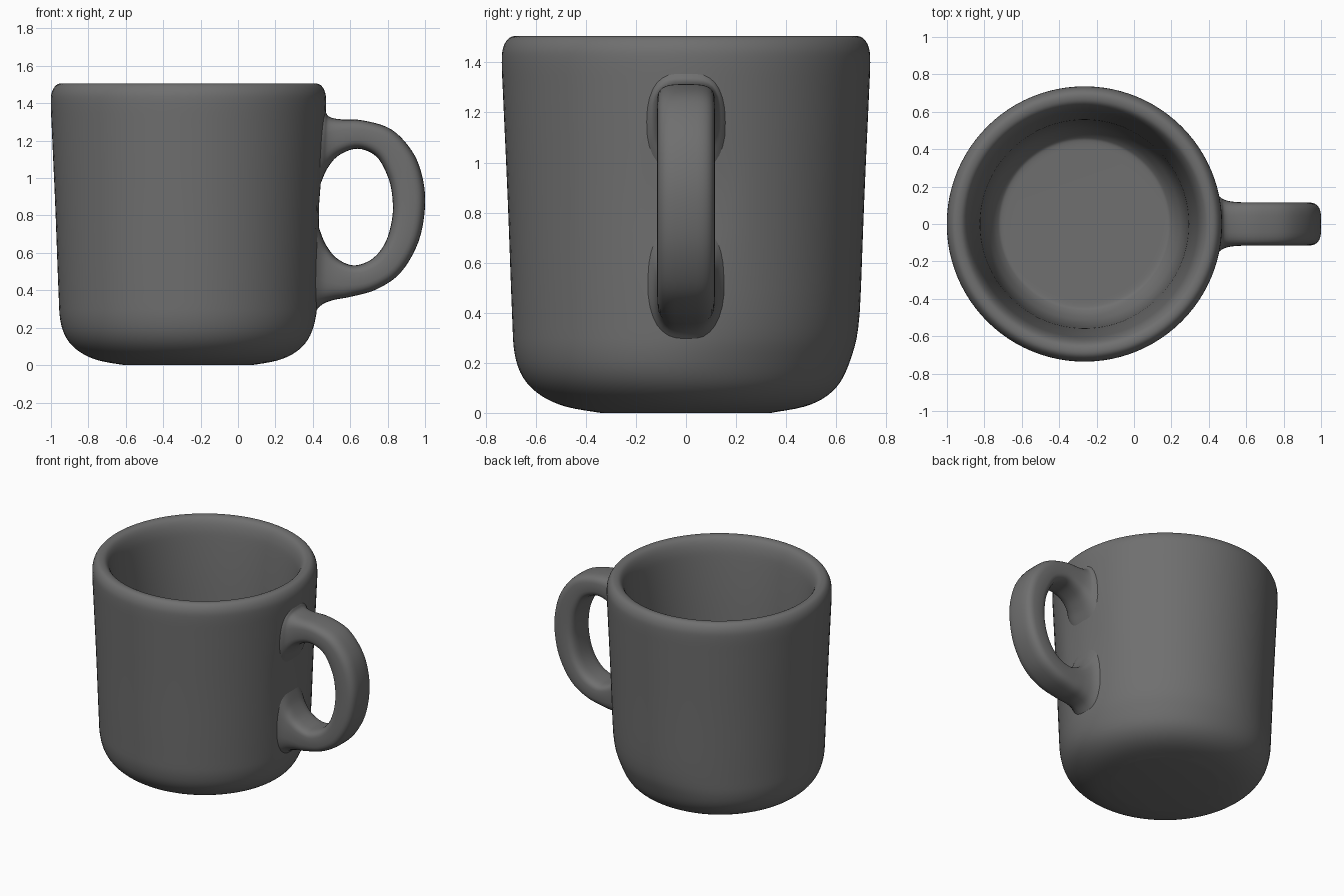
import bpy, bmesh, math
from mathutils import Vector

cube = bpy.data.objects.get("Cube")
if cube:
    bpy.data.objects.remove(cube, do_unlink=True)

grey = bpy.data.materials.new("dark_grey_ceramic")
grey.use_nodes = True
colour = (0.16, 0.16, 0.16, 1)
grey.diffuse_color = colour
shader = next(n for n in grey.node_tree.nodes if n.type == 'BSDF_PRINCIPLED')
shader.inputs["Base Color"].default_value = colour

CENTRE_X = -0.265


def smooth_path(points, steps):
    """Catmull-Rom interpolation through points of any dimension."""
    pts = [Vector(p) for p in points]
    out = []
    for i in range(len(pts) - 1):
        a, b, c, d = (pts[min(max(i + k, 0), len(pts) - 1)] for k in (-1, 0, 1, 2))
        for s in range(steps):
            t = s / steps
            out.append((b * 2 + (c - a) * t + (a * 2 - b * 5 + c * 4 - d) * t ** 2
                        + (b * 3 - a - c * 3 + d) * t ** 3) / 2)
    return out + [pts[-1]]


def loft(name, rings):
    """Skin a list of closed rings, cap both ends and shade smooth."""
    bm = bmesh.new()
    loops = [[bm.verts.new(co) for co in ring] for ring in rings]
    n = len(loops[0])
    for low, high in zip(loops, loops[1:]):
        for j in range(n):
            k = (j + 1) % n
            bm.faces.new((low[j], low[k], high[k], high[j]))
    bm.faces.new(loops[0][::-1])
    bm.faces.new(loops[-1])
    bmesh.ops.recalc_face_normals(bm, faces=bm.faces)
    mesh = bpy.data.meshes.new(name)
    bm.to_mesh(mesh)
    bm.free()
    mesh.materials.append(grey)
    obj = bpy.data.objects.new(name, mesh)
    bpy.context.collection.objects.link(obj)
    bpy.ops.object.select_all(action='DESELECT')
    obj.select_set(True)
    bpy.context.view_layer.objects.active = obj
    bpy.ops.object.shade_smooth_by_angle(angle=math.radians(50))


# Cup body: (radius, height) from the foot, over the rim, down to the inside floor
profile = [(0.34, 0), (0.48, 0.025), (0.58, 0.07), (0.65, 0.14), (0.685, 0.24),
           (0.695, 0.4), (0.712, 0.85), (0.73, 1.25), (0.736, 1.4), (0.73, 1.46),
           (0.707, 1.497), (0.675, 1.505), (0.643, 1.49), (0.618, 1.44), (0.602, 1.35),
           (0.578, 1.1), (0.56, 0.8), (0.551, 0.55), (0.544, 0.4), (0.525, 0.29),
           (0.495, 0.22), (0.465, 0.18), (0.44, 0.167), (0.38, 0.165)]

# Shallow hollows outside: angle, angular width, height, vertical width, depth
hollows = [(55, 55, 0.17, 0.13, 0.03), (0, 14, 0.85, 0.2, 0.014)]


def body_ring(radius, z, plain, segments=96):
    ring = []
    for j in range(segments):
        angle = 2 * math.pi * j / segments
        r = radius
        if not plain:
            for heading, spread, level, height, depth in hollows:
                turn = (math.degrees(angle) - heading + 180) % 360 - 180
                r -= depth * math.exp(-(turn / spread) ** 4 - ((z - level) / height) ** 2)
        ring.append((CENTRE_X + r * math.cos(angle), r * math.sin(angle), z))
    return ring


path = smooth_path(profile, 4)
rim = max(range(len(path)), key=lambda i: path[i].y)
# The foot disc and the inside stay round
loft("cup_body", [body_ring(p.x, max(p.y, 0), i == 0 or i >= rim)
                  for i, p in enumerate(path)])

# Handle stations: outer x, outer z, inner x, inner z, half width
stations = [(0.42, 1.43, 0.4, 0.86, 0.18), (0.464, 1.365, 0.442, 0.97, 0.15),
            (0.485, 1.33, 0.48, 1.055, 0.13), (0.54, 1.315, 0.54, 1.122, 0.118),
            (0.67, 1.308, 0.64, 1.157, 0.115), (0.82, 1.26, 0.74, 1.115, 0.115),
            (0.93, 1.145, 0.8, 1.01, 0.115), (0.985, 1.01, 0.824, 0.91, 0.115),
            (1.0, 0.85, 0.825, 0.79, 0.115), (0.965, 0.66, 0.79, 0.66, 0.115),
            (0.87, 0.495, 0.72, 0.57, 0.115), (0.74, 0.405, 0.62, 0.533, 0.115),
            (0.6, 0.365, 0.53, 0.57, 0.115), (0.51, 0.348, 0.472, 0.64, 0.12),
            (0.445, 0.32, 0.438, 0.72, 0.135), (0.385, 0.25, 0.395, 0.85, 0.175)]


def rounded(value, power):
    return math.copysign(abs(value) ** power, value)


def handle_ring(station, segments=32):
    outer = Vector((station[0], 0, station[1]))
    inner = Vector((station[2], 0, station[3]))
    middle, half = (outer + inner) / 2, (outer - inner) / 2
    # Rounded bar, turning to an oval where it spreads onto the wall
    power = 0.58 + 6 * (station[4] - 0.115)
    ring = []
    for j in range(segments):
        angle = 2 * math.pi * j / segments
        ring.append(middle + half * rounded(math.cos(angle), power)
                    + Vector((0, station[4] * rounded(math.sin(angle), power), 0)))
    return ring


loft("handle", [handle_ring(s) for s in smooth_path(stations, 5)])
